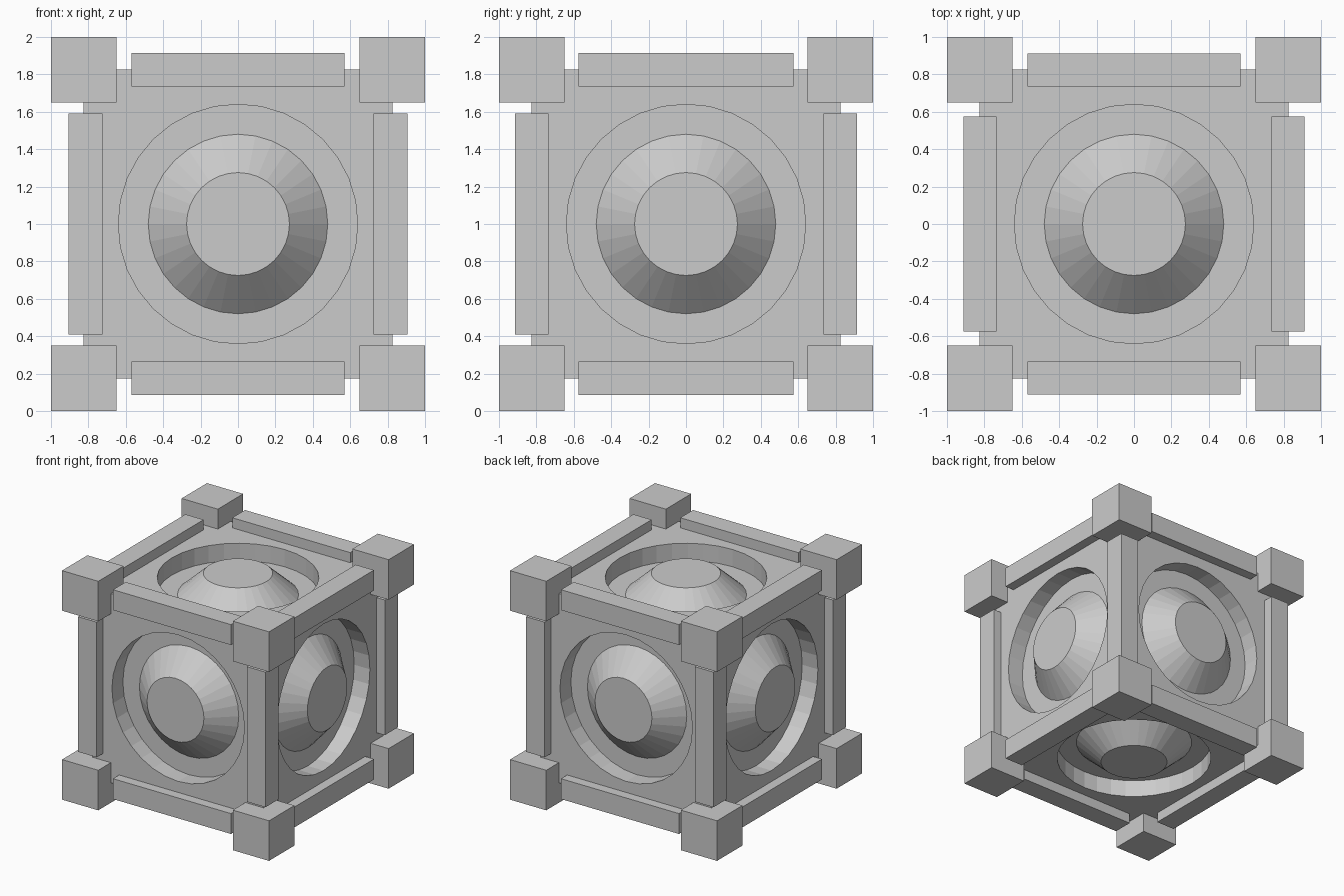
import bpy, math
from mathutils import Matrix, Vector

if "Cube" in bpy.data.objects:
    bpy.data.objects.remove(bpy.data.objects["Cube"])

CENTRE = Vector((0, 0, 1))
CORE, FLOOR, TIP = 0.826, 0.675, 0.863   # distances from the centre
SIGNS = (-1, 1)


def box(name, centre, size):
    bpy.ops.mesh.primitive_cube_add(size=1, location=CENTRE + Vector(centre))
    ob = bpy.context.object
    ob.name = name
    ob.scale = size
    bpy.ops.object.transform_apply(location=False, rotation=False, scale=True)
    return ob


def cone(name, turn, r1, r2, lo, hi):
    """Round part on the axis of one cube face, from lo to hi off the centre."""
    bpy.ops.mesh.primitive_cone_add(vertices=32, radius1=r1, radius2=r2, depth=hi - lo)
    ob = bpy.context.object
    ob.name = name
    ob.matrix_world = (Matrix.Translation(CENTRE) @ turn
                       @ Matrix.Translation((0, 0, (lo + hi) / 2)))
    return ob


# Rotations taking +z to each of the six faces
H = math.pi / 2
faces = {"top": Matrix.Identity(4), "bottom": Matrix.Rotation(math.pi, 4, 'X')}
for i, side in enumerate(("front", "right", "back", "left")):
    faces[side] = Matrix.Rotation(i * H, 4, 'Z') @ Matrix.Rotation(H, 4, 'X')

# Core cube with a round recess in every face
core = box("core", (0, 0, 0), (2 * CORE,) * 3)
for side, turn in faces.items():
    cutter = cone("cutter", turn, 0.64, 0.64, FLOOR, 1.1)
    cutter.hide_render = True
    mod = core.modifiers.new("recess", 'BOOLEAN')
    mod.operation, mod.solver, mod.object = 'DIFFERENCE', 'EXACT', cutter
    bpy.context.view_layer.objects.active = core
    bpy.ops.object.modifier_apply(modifier=mod.name)
    bpy.data.objects.remove(cutter, do_unlink=True)

# Tapered boss rising from each recess
for side, turn in faces.items():
    cone(side + "_boss", turn, 0.48, 0.275, FLOOR, TIP)

# Corner blocks
for x in SIGNS:
    for y in SIGNS:
        for z in SIGNS:
            box("corner_block", (0.825 * x, 0.825 * y, 0.825 * z), (0.35,) * 3)

# Edge bars along x, y and z
for a in SIGNS:
    for b in SIGNS:
        box("edge_bar_x", (0, 0.823 * a, 0.825 * b), (1.14, 0.176, 0.178))
        box("edge_bar_y", (0.823 * a, 0, 0.825 * b), (0.176, 1.15, 0.178))
        box("edge_bar_z", (0.815 * a, 0.824 * b, 0), (0.18, 0.18, 1.18))
